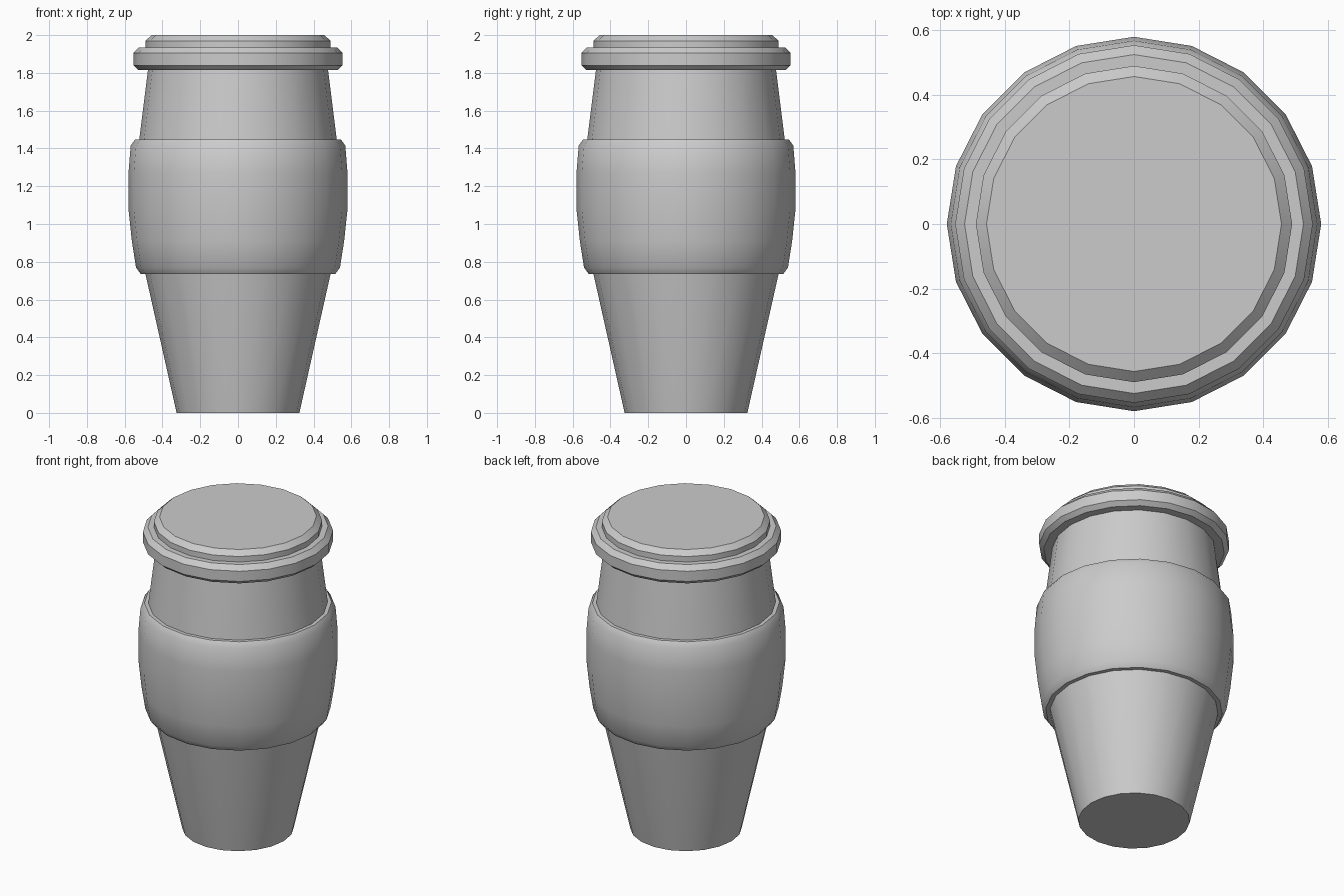
import bpy, bmesh
from math import sin, cos, tau, radians

if "Cube" in bpy.data.objects:
    bpy.data.objects.remove(bpy.data.objects["Cube"])

SIDES = 20

def lathe(name, profile, ring=False):
    """Spin (radius, z) points about z; ring closes the loop, otherwise cap both ends."""
    bm = bmesh.new()
    loops = [[bm.verts.new((r * cos(tau * i / SIDES), r * sin(tau * i / SIDES), z))
              for i in range(SIDES)] for r, z in profile]
    pairs = list(zip(loops, loops[1:]))
    if ring:
        pairs.append((loops[-1], loops[0]))
    else:
        bm.faces.new(loops[0][::-1])
        bm.faces.new(loops[-1])
    for a, b in pairs:
        for i in range(SIDES):
            j = (i + 1) % SIDES
            bm.faces.new((a[i], a[j], b[j], b[i]))
    bmesh.ops.recalc_face_normals(bm, faces=bm.faces[:])
    mesh = bpy.data.meshes.new(name)
    bm.to_mesh(mesh)
    bm.free()
    obj = bpy.data.objects.new(name, mesh)
    bpy.context.collection.objects.link(obj)
    bpy.ops.object.select_all(action='DESELECT')
    obj.select_set(True)
    bpy.context.view_layer.objects.active = obj
    bpy.ops.object.shade_smooth_by_angle(angle=radians(30))
    return obj

# Tapered cup wall, widest behind the sleeve
lathe("cup_body", [(0.325, 0), (0.49, 0.735), (0.54, 1.0), (0.545, 1.25),
                   (0.523, 1.445), (0.477, 1.815)])

# Bulging grip sleeve wrapped round the middle
lathe("grip_sleeve", [(0.485, 0.735), (0.515, 0.735), (0.54, 0.77), (0.562, 0.91),
                      (0.58, 1.08), (0.58, 1.27), (0.568, 1.415), (0.545, 1.448),
                      (0.518, 1.448), (0.54, 1.25), (0.535, 1.0)], ring=True)

# Stepped lid with bevelled rim
lathe("lid", [(0.527, 1.815), (0.554, 1.84), (0.554, 1.905), (0.525, 1.935),
              (0.49, 1.935), (0.49, 1.97), (0.457, 2.0)])
